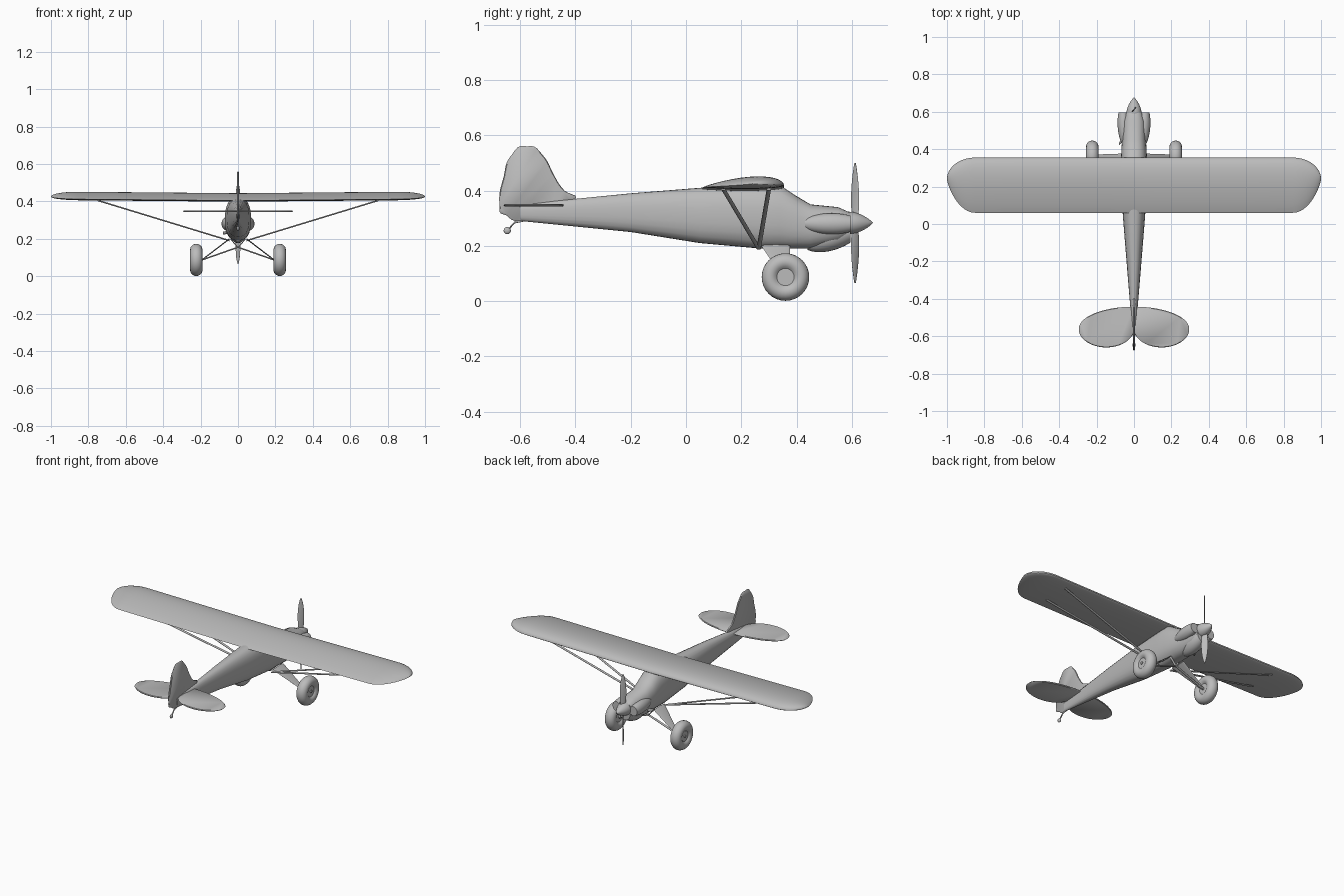
import bpy, bmesh
from math import sin, cos, pi, radians
from mathutils import Vector, Matrix

default_cube = bpy.data.objects.get("Cube")
if default_cube:
    bpy.data.objects.remove(default_cube)

grey_colour = (.5, .5, .5, 1)
grey = bpy.data.materials.new("plain grey")
grey.use_nodes = True
grey.diffuse_color = grey_colour
grey.node_tree.nodes["Principled BSDF"].inputs["Base Color"].default_value = grey_colour

X, Y, Z = Matrix.Identity(3)
SIDES = (("left", 1), ("right", -1))


def finish(name, bm, sharp_angle):
    bmesh.ops.recalc_face_normals(bm, faces=bm.faces)
    mesh = bpy.data.meshes.new(name)
    bm.to_mesh(mesh)
    bm.free()
    mesh.materials.append(grey)
    part = bpy.data.objects.new(name, mesh)
    bpy.context.collection.objects.link(part)
    bpy.ops.object.select_all(action='DESELECT')
    part.select_set(True)
    bpy.context.view_layer.objects.active = part
    bpy.ops.object.shade_smooth_by_angle(angle=radians(sharp_angle))


def fractions(count):
    """Evenly spaced values from zero to one."""
    return [i / count for i in range(count + 1)]


def ring(centre, u, v, half_u, half_v, count=24, power=2):
    """Superellipse around centre in the plane of u and v."""
    points = []
    for t in fractions(count)[:-1]:
        c, s = cos(2 * pi * t), sin(2 * pi * t)
        reach = (abs(c) ** power + abs(s) ** power) ** (-1 / power)
        points.append(Vector(centre) + reach * (u * half_u * c + v * half_v * s))
    return points


def loft(name, rings, sharp_angle=40):
    """Skin through rings of equal size, closed at both ends."""
    bm = bmesh.new()
    rows = [[bm.verts.new(point) for point in points] for points in rings]
    for row, following in zip(rows, rows[1:]):
        for i in range(len(row)):
            bm.faces.new((row[i - 1], row[i], following[i], following[i - 1]))
    bm.faces.new(rows[0])
    bm.faces.new(rows[-1])
    finish(name, bm, sharp_angle)


def rod(name, start, end, thick=.004, start_wide=.008, end_wide=.008):
    """Streamlined bar running mostly sideways, wide along y."""
    loft(name, [ring(start, Y, Z, start_wide, thick), ring(end, Y, Z, end_wide, thick)])


def pod(name, start, end, half_width, half_height):
    """Bulge that swells from a small back end to a blunt front end."""
    start, end = Vector(start), Vector(end)
    rings = []
    for t in fractions(10):
        size = sin(pi * (.08 + .72 * t)) ** .5
        rings.append(ring(start.lerp(end, t), X, Z, half_width * size, half_height * size))
    loft(name, rings)


def plate(name, outline, normal, thick):
    """Thin panel with a softened rim."""
    middle = sum(outline, Vector()) / len(outline)
    layers = []
    for level, size in ((-1, .97), (0, 1), (1, .97)):
        shift = middle + normal * level * thick / 2
        layers.append([shift + (point - middle) * size for point in outline])
    loft(name, layers, sharp_angle=50)


def smooth_outline(corners):
    """Closed spline through the corners."""
    outline = []
    for i, b in enumerate(corners):
        a, c, d = corners[i - 1], corners[(i + 1) % len(corners)], corners[(i + 2) % len(corners)]
        for t in fractions(5)[:-1]:
            ahead, behind = b + (c - a) * t / 2, c - (d - b) * (1 - t) / 2
            outline.append(ahead.lerp(behind, t * t * (3 - 2 * t)))
    return outline


# Fuselage: station, bottom, top, half width
fuselage_rings = []
for y, bottom, top, half_width in (
        (-.6, .29, .35, .007), (-.2, .25, .39, .04), (.05, .21, .41, .06),
        (.27, .19, .42, .07), (.34, .19, .42, .07), (.4, .19, .38, .067),
        (.45, .19, .35, .064), (.55, .21, .34, .06), (.595, .24, .32, .045)):
    centre = (0, y, (bottom + top) / 2)
    fuselage_rings.append(ring(centre, X, Z, half_width, (top - bottom) / 2, power=2.5))
loft("fuselage", fuselage_rings)

# Engine cowl bulges and exhaust
for label, side in SIDES:
    pod(label + "_engine_cheek", (side * .05, .43, .28), (side * .058, .595, .28), .033, .038)
pod("chin_scoop", (0, .44, .21), (0, .595, .25), .046, .05)
rod("exhaust_pipe", (-.05, .46, .235), (-.08, .43, .23), thick=.008)

# Spinner
hub = Vector((0, .612, .283))
spinner_rings = []
for t in fractions(10):
    radius = .04 * cos(t * pi / 2) ** .8 + .0005
    spinner_rings.append(ring((0, .588 + .088 * t, hub.z), X, Z, radius, radius))
loft("spinner", spinner_rings)

# Twisted propeller blades
for label, turn in (("upper", 0), ("lower", pi)):
    spin = Matrix.Rotation(turn, 3, 'Y')
    blade_rings = []
    for t in fractions(12):
        pitch = radians(60 - 24 * t)
        chord = Vector((cos(pitch), sin(pitch), 0))
        half_chord = .019 * sin(pi * (.1 + .89 * t)) ** .6
        section = ring(Z * .217 * t, chord, Z.cross(chord), half_chord, .003)
        blade_rings.append([hub + spin @ point for point in section])
    loft(label + "_propeller_blade", blade_rings, sharp_angle=50)


# Wing: cambered section, rounded tips, slight upward slope
def wing_section(x, tip):
    """Section at x, where tip runs from zero inboard to one at the end."""
    taper = cos(tip * pi / 2)
    front, back = .24 + .115 * taper, .24 - .18 * taper ** 1.5
    level = .404 + .009 * abs(x) + .012 * (1 - taper)
    points = []
    for t in fractions(28)[:-1]:
        along = (.5 + .5 * cos(2 * pi * t)) ** .6
        bulge = sin(2 * pi * t)
        height = bulge * (.035 if bulge > 0 else .01) + .007 * along
        points.append(Vector((x, back + (front - back) * along, level + height * taper)))
    return points


half_span = [(.85 * t, 0) for t in fractions(4)]
half_span += [(.85 + .15 * sin(t * pi / 2), t) for t in fractions(12)[1:-1]]
half_span.append((1, .985))
full_span = [(-x, tip) for x, tip in half_span[:0:-1]] + half_span
loft("wing", [wing_section(x, tip) for x, tip in full_span])

# Fin with rudder
fin_corners = ((-.4, .37), (-.44, .4), (-.48, .46), (-.52, .53), (-.575, .56), (-.63, .53),
               (-.66, .45), (-.675, .35), (-.65, .31), (-.58, .29), (-.48, .32))
plate("fin_and_rudder", smooth_outline([Vector((0, y, z)) for y, z in fin_corners]), X, .009)

# Tailplane halves: long curved front edge, rounder back edge
for label, side in SIDES:
    outline = []
    for t in fractions(14):
        outline.append(Vector((side * .295 * cos(t * pi / 2), -.56 + .118 * sin(t * pi / 2), .347)))
    for t in fractions(20)[:-1]:
        outline.append(Vector((side * .148 * (1 - cos(t * pi)), -.56 - .1 * sin(t * pi), .347)))
    plate(label + "_tailplane", outline, Z, .008)

# Tail wheel on its bent spring
spring_path = ((-.57, .295), (-.62, .285), (-.645, .257))
loft("tail_spring", [ring((0, y, z), X, Z, .004, .004) for y, z in spring_path])
tail_wheel_rings = []
for t in fractions(6):
    radius = .007 + .006 * sin(t * pi)
    tail_wheel_rings.append(ring((.014 * (t - .5), -.647, .255), Y, Z, radius, radius))
loft("tail_wheel", tail_wheel_rings)

# Wing struts, landing gear and main wheels
for label, side in SIDES:
    strut_foot = (side * .045, .263, .19)
    rod(label + "_front_strut", strut_foot, (side * .75, .3, .405))
    rod(label + "_rear_strut", strut_foot, (side * .75, .135, .405))
    wheel_centre = Vector((side * .223, .36, .087))
    inner_end = wheel_centre - X * side * .03
    rod(label + "_gear_leg", (side * .045, .325, .2), inner_end, start_wide=.052, end_wide=.012)
    rod(label + "_gear_brace", (0, .365, .155), inner_end)
    rod(label + "_cabane", (side * .04, .365, .2), (0, .365, .152))
    rod(label + "_axle", inner_end, wheel_centre + X * side * .026, thick=.008)
    tyre_rings = []
    for t in fractions(16):
        sweep = .7 + (2 * pi - 1.4) * t
        radius = .055 - .031 * cos(sweep)
        tyre_rings.append(ring(wheel_centre + X * .033 * sin(sweep), Y, Z, radius, radius, count=32))
    loft(label + "_main_wheel", tyre_rings)
